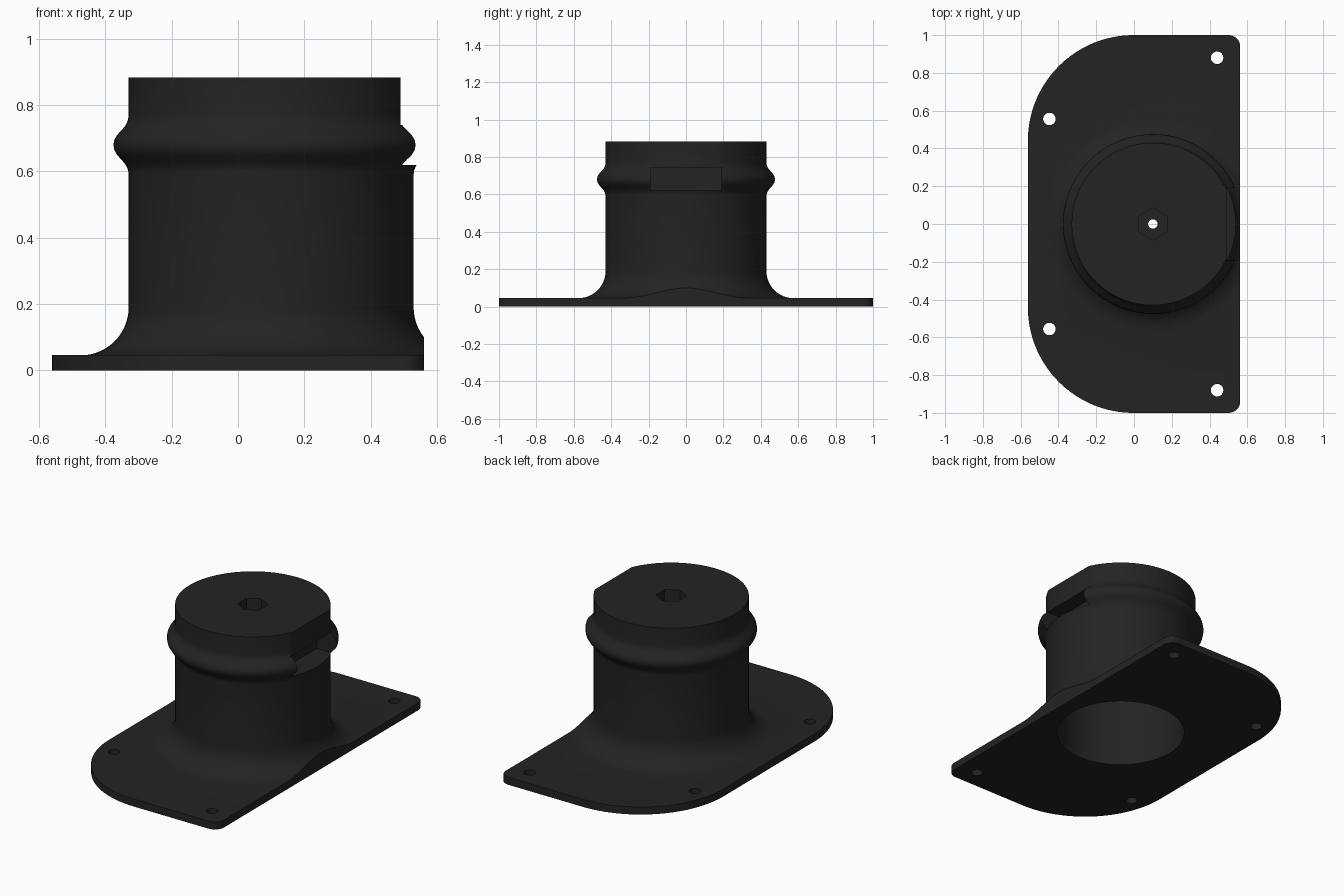
import bpy, bmesh, math

if "Cube" in bpy.data.objects:
    bpy.data.objects.remove(bpy.data.objects["Cube"])

CX = 0.1        # tower axis
EDGE = 0.562    # straight side of the plate

black = bpy.data.materials.new("matte black")
black.diffuse_color = (0.017, 0.017, 0.017, 1)
black.use_nodes = True
black.node_tree.nodes["Principled BSDF"].inputs["Base Color"].default_value = black.diffuse_color


def make(name, bm):
    bmesh.ops.recalc_face_normals(bm, faces=bm.faces)
    me = bpy.data.meshes.new(name)
    bm.to_mesh(me)
    bm.free()
    me.materials.append(black)
    ob = bpy.data.objects.new(name, me)
    bpy.context.collection.objects.link(ob)
    return ob


def prism(name, pts, z0, z1):
    bm = bmesh.new()
    f = bm.faces.new([bm.verts.new((x, y, z0)) for x, y in pts])
    up = bmesh.ops.extrude_face_region(bm, geom=[f])["geom"]
    verts = [g for g in up if isinstance(g, bmesh.types.BMVert)]
    bmesh.ops.translate(bm, verts=verts, vec=(0, 0, z1 - z0))
    return make(name, bm)


def arc(cx, cy, r, a0, a1, n):
    return [(cx + r * math.cos(math.radians(a0 + (a1 - a0) * i / n)),
             cy + r * math.sin(math.radians(a0 + (a1 - a0) * i / n))) for i in range(n + 1)]


def round_cut(name, x, y, r, z0, z1, n=32, turn=0):
    return prism(name, arc(x, y, r, turn, turn + 360, n)[:-1], z0, z1)


def box(name, x0, x1, y0, y1, z0, z1):
    return prism(name, [(x0, y0), (x1, y0), (x1, y1), (x0, y1)], z0, z1)


def lathe(name, profile, n=96):
    bm = bmesh.new()
    rings = [[bm.verts.new((CX + r * math.cos(2 * math.pi * i / n),
                            r * math.sin(2 * math.pi * i / n), z)) for i in range(n)]
             for r, z in profile]
    for a, b in zip(rings, rings[1:]):
        for i in range(n):
            j = (i + 1) % n
            bm.faces.new((a[i], a[j], b[j], b[i]))
    bm.faces.new(rings[0])
    bm.faces.new(rings[-1])
    return make(name, bm)


def boolean(target, tool, op):
    m = target.modifiers.new(tool.name, "BOOLEAN")
    m.operation, m.solver, m.object = op, "EXACT", tool
    bpy.context.view_layer.objects.active = target
    bpy.ops.object.modifier_apply(modifier=m.name)
    bpy.data.objects.remove(tool, do_unlink=True)


# Base plate: big rounded corners on the left, small ones on the right
outline = (arc(EDGE - 0.06, 0.94, 0.06, 0, 90, 8) + arc(-0.002, 0.44, 0.56, 90, 180, 32)
           + arc(-0.002, -0.44, 0.56, 180, 270, 32) + arc(EDGE - 0.06, -0.94, 0.06, 270, 360, 8))
mount = prism("flanged_mount", outline, 0, 0.046)

# Tower: flared foot, straight wall and bulging ring
foot = arc(0.575, 0.19, 0.145, 270, 180, 14)
ring = [(0.43, 0.59), (0.432, 0.605), (0.439, 0.62), (0.451, 0.635), (0.465, 0.65),
        (0.473, 0.664), (0.476, 0.68)]
ring += [(r, 1.36 - z) for r, z in reversed(ring[:-1])]
tower = lathe("tower", [(0.575, 0.02)] + foot + ring + [(0.43, 0.883)])
boolean(tower, box("side_trim", EDGE, 1, -1, 1, -1, 2), "DIFFERENCE")
boolean(mount, tower, "UNION")

# Hollow underside, flat on the cap and latch notch
boolean(mount, round_cut("cavity", CX, 0, 0.365, -0.1, 0.55, 96), "DIFFERENCE")
boolean(mount, box("cap_flat", 0.491, 1, -1, 1, 0.74, 2), "DIFFERENCE")
boolean(mount, box("latch_notch", 0.40, 1, -0.19, 0.19, 0.62, 0.741), "DIFFERENCE")

# Hex nut pocket and bolt bore
boolean(mount, round_cut("nut_pocket", CX, 0, 0.085, 0.80, 1, 6, 30), "DIFFERENCE")
boolean(mount, round_cut("bolt_bore", CX, 0, 0.025, 0.4, 1), "DIFFERENCE")

# Screw holes
for x, y in ((0.44, 0.88), (-0.448, 0.556)):
    for s in (1, -1):
        boolean(mount, round_cut("screw_hole", x, s * y, 0.033, -0.1, 0.2), "DIFFERENCE")

# Smooth curved walls, keep crisp edges
bpy.ops.object.select_all(action="DESELECT")
mount.select_set(True)
bpy.context.view_layer.objects.active = mount
bpy.ops.object.shade_smooth_by_angle(angle=math.radians(30))
